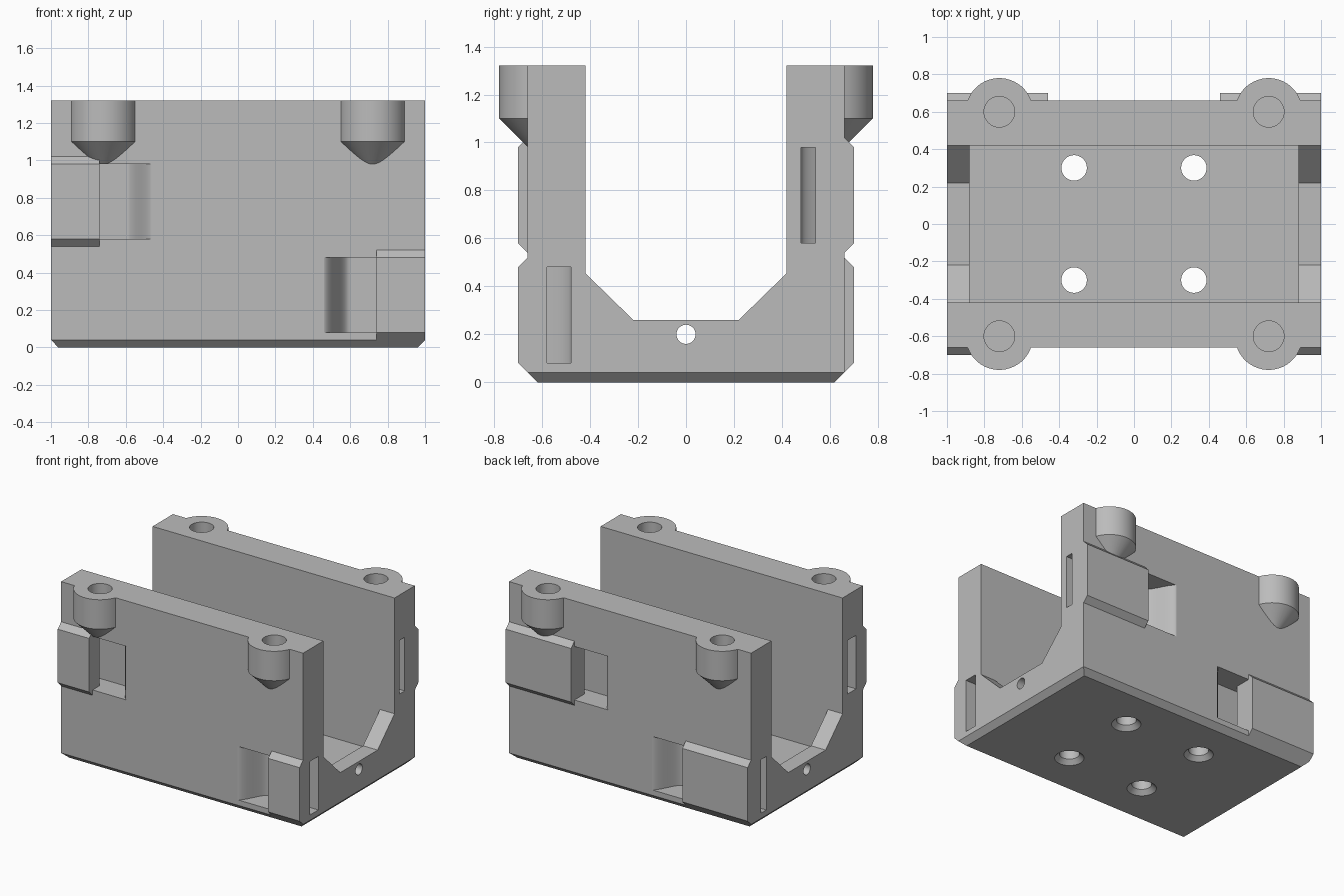
import bpy
import bmesh
from math import cos, sin, pi, radians
from mathutils import Vector

cube = bpy.data.objects.get("Cube")
if cube:
    bpy.data.objects.remove(cube, do_unlink=True)

GREY = (0.5, 0.5, 0.5, 1.0)
grey = bpy.data.materials.new("plain grey")
grey.use_nodes = True
grey.diffuse_color = GREY
grey.node_tree.nodes["Principled BSDF"].inputs["Base Color"].default_value = GREY

TOP = 1.32
WALL_IN, WALL_OUT = 0.42, 0.66


def loft(name, loops):
    """Closed solid skinned through loops of equal point count."""
    bm = bmesh.new()
    rings = [[bm.verts.new(p) for p in loop] for loop in loops]
    n = len(rings[0])
    for a, b in zip(rings, rings[1:]):
        for i in range(n):
            j = (i + 1) % n
            bm.faces.new((a[i], a[j], b[j], b[i]))
    bm.faces.new(rings[0])
    bm.faces.new(rings[-1])
    bmesh.ops.recalc_face_normals(bm, faces=bm.faces)
    mesh = bpy.data.meshes.new(name)
    bm.to_mesh(mesh)
    bm.free()
    mesh.materials.append(grey)
    obj = bpy.data.objects.new(name, mesh)
    bpy.context.collection.objects.link(obj)
    return obj


def rect(hx, hy, z):
    return [Vector((sx * hx, sy * hy, z))
            for sx, sy in ((-1, -1), (1, -1), (1, 1), (-1, 1))]


def prism_x(name, yz, x0, x1):
    return loft(name, [[Vector((x, y, z)) for y, z in yz] for x in (x0, x1)])


def prism_z(name, xy, z0, z1):
    return loft(name, [[Vector((x, y, z)) for x, y in xy] for z in (z0, z1)])


def lathe(name, profile, x, y, n=48):
    """Round solid about a vertical axis; profile is (radius, z) pairs."""
    turns = [2 * pi * (i + 0.5) / n for i in range(n)]
    return loft(name, [[Vector((x + r * cos(t), y + r * sin(t), z)) for t in turns]
                       for r, z in profile])


def combine(target, tool, operation):
    mod = target.modifiers.new(tool.name, 'BOOLEAN')
    mod.operation = operation
    mod.solver = 'EXACT'
    mod.object = tool
    bpy.context.view_layer.objects.active = target
    bpy.ops.object.modifier_apply(modifier=mod.name)
    bpy.data.objects.remove(tool, do_unlink=True)


# Block with a chamfered underside
body = loft("channel_body", [rect(0.96, 0.62, 0), rect(1, WALL_OUT, 0.04),
                             rect(1, WALL_OUT, TOP)])

# Open channel with sloped corners at the ends, deeper pocket between the end lips
half = [(0.22, 0.26), (WALL_IN, 0.455), (WALL_IN, 1.5)]
channel = half + [(-y, z) for y, z in reversed(half)]
combine(body, prism_x("channel_cut", channel, -1.1, 1.1), 'DIFFERENCE')
combine(body, loft("pocket_cut", [rect(0.88, WALL_IN, 0.14),
                                  rect(0.88, WALL_IN, 1.5)]), 'DIFFERENCE')

corners = [(sx, sy) for sx in (-1, 1) for sy in (-1, 1)]

# Screw bosses with conical undersides
for sx, sy in corners:
    boss = lathe("boss", [(0.005, 0.925), (0.18, 1.10), (0.18, TOP)],
                 sx * 0.72, sy * 0.6)
    combine(body, boss, 'UNION')

# Strap slots: in at the end face, out through the side on an S-shaped ramp
for sx, sy in corners:
    upper = sx == sy * 1
    z0 = 0.58 if upper else 0.08
    rear = sy > 0
    pad_end = 0.46 if rear else 0.74
    outer = 0.54 if rear else 0.58
    ramp_end = pad_end - 0.29
    steps = 14
    ramp = []
    for i in range(steps + 1):
        t = i / steps
        ramp.append((ramp_end + 0.15 * (1 - t),
                     0.48 + 0.182 * (1 - cos(pi * t)) / 2))
    path = [(1.1, 0.48)] + ramp + [(ramp_end, 0.75), (pad_end, 0.75),
                                   (pad_end, outer), (1.1, outer)]
    slot = prism_z("slot_cut", [(sx * x, sy * y) for x, y in path], z0, z0 + 0.4)
    combine(body, slot, 'DIFFERENCE')

    # Raised pad covering the slot, bevelled above and below
    section = [(WALL_OUT, z0 - 0.04), (0.70, z0), (0.70, z0 + 0.4),
               (WALL_OUT, z0 + 0.44)]
    name = "_".join(("rear" if rear else "front", "upper" if upper else "lower", "pad"))
    prism_x(name, [(sy * y, z) for y, z in section], sx * pad_end, sx)

# Blind screw holes in the bosses, countersunk holes through the floor
for sx, sy in corners:
    combine(body, lathe("screw_hole", [(0.082, 1.04), (0.082, 1.5)],
                        sx * 0.72, sy * 0.6), 'DIFFERENCE')
    combine(body, lathe("floor_hole", [(0.11, -0.01), (0.068, 0.032), (0.068, 0.3)],
                        sx * 0.32, sy * 0.3), 'DIFFERENCE')

# Cross hole through both end lips
ring = [(0.04 * cos(2 * pi * i / 32), 0.2 + 0.04 * sin(2 * pi * i / 32))
        for i in range(32)]
combine(body, prism_x("cross_hole", ring, -1.1, 1.1), 'DIFFERENCE')

# Smooth the round surfaces, keep the broad faces flat
bpy.ops.object.select_all(action='DESELECT')
body.select_set(True)
bpy.context.view_layer.objects.active = body
bpy.ops.object.shade_smooth_by_angle(angle=radians(30))
for face in body.data.polygons:
    if face.area > 0.03:
        face.use_smooth = False
